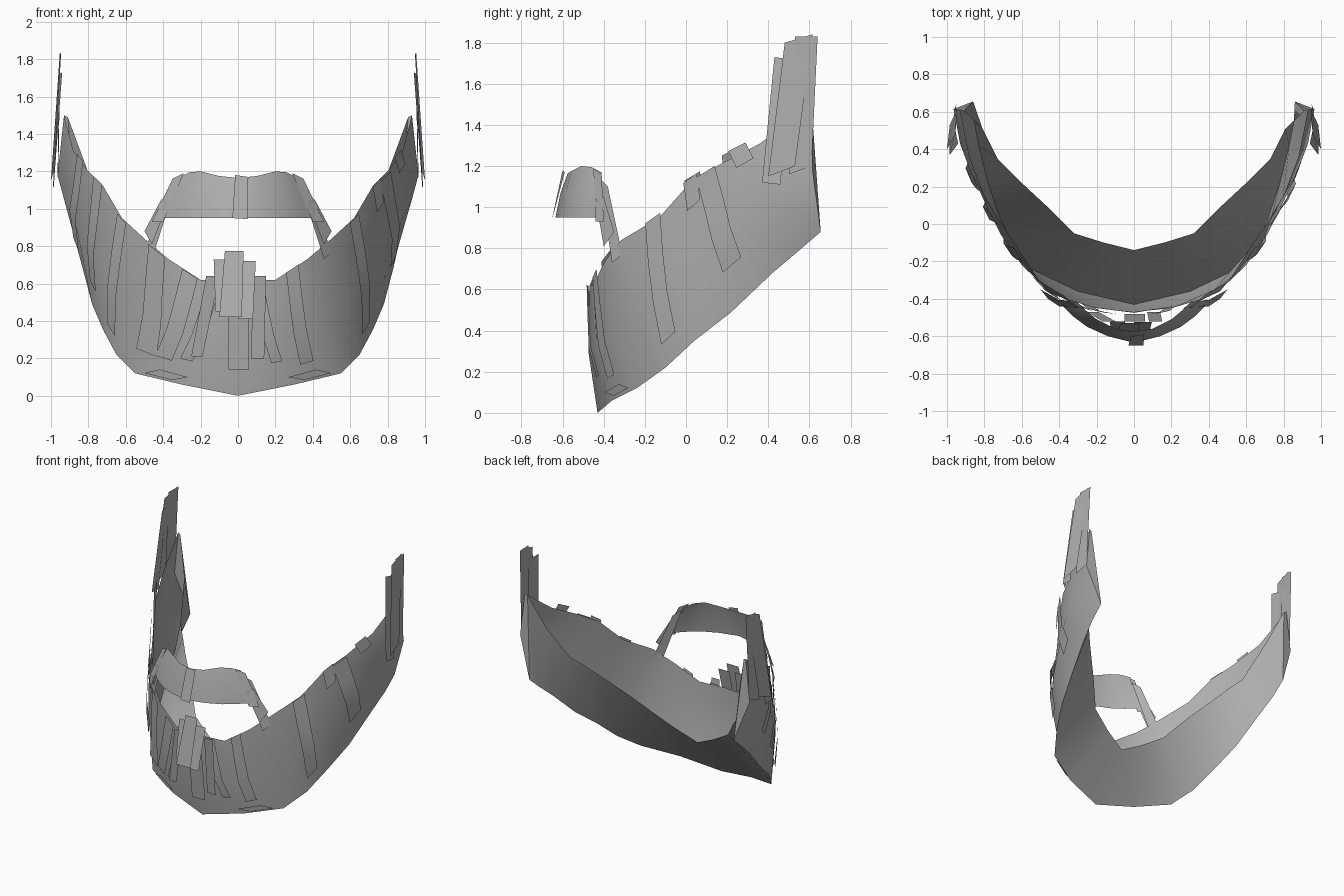
import bpy, bmesh, math
from mathutils import Vector

if "Cube" in bpy.data.objects:
    bpy.data.objects.remove(bpy.data.objects["Cube"])

grey = bpy.data.materials.new("hair_grey")
grey.diffuse_color = (0.43, 0.43, 0.43, 1)
grey.use_nodes = True
grey.node_tree.nodes["Principled BSDF"].inputs["Base Color"].default_value = grey.diffuse_color


def make(name, verts, faces, angle=35):
    mesh = bpy.data.meshes.new(name)
    mesh.from_pydata([tuple(v) for v in verts], [], faces)
    bm = bmesh.new()
    bm.from_mesh(mesh)
    bmesh.ops.remove_doubles(bm, verts=bm.verts, dist=0.0005)
    bmesh.ops.recalc_face_normals(bm, faces=bm.faces)
    bm.to_mesh(mesh)
    bm.free()
    mesh.materials.append(grey)
    ob = bpy.data.objects.new(name, mesh)
    bpy.context.collection.objects.link(ob)
    bpy.ops.object.select_all(action='DESELECT')
    ob.select_set(True)
    bpy.context.view_layer.objects.active = ob
    bpy.ops.object.shade_smooth_by_angle(angle=math.radians(angle))
    return ob


def grid(rows):
    """Faces of a lattice of equally long rows."""
    n = len(rows[0])
    verts = [p for r in rows for p in r]
    faces = [(i*n+j, i*n+j+1, (i+1)*n+j+1, (i+1)*n+j)
             for i in range(len(rows)-1) for j in range(n-1)]
    return verts, faces


def mirrored(half):
    """Full row from a half row that starts on the centre line."""
    return [(-x, y, z) for x, y, z in half[:0:-1]] + list(half)


# Beard body: open shell with a jaw flange, four rails from the chin centre to the ear
top = [(0, -.47, .62), (.2, -.45, .62), (.37, -.40, .73), (.5, -.315, .84), (.62, -.13, .95),
       (.72, .02, 1.12), (.8, .15, 1.2), (.88, .36, 1.31), (.93, .61, 1.5)]
mid = [(0, -.475, .3), (.24, -.435, .33), (.43, -.35, .42), (.6, -.22, .53), (.71, -.06, .66),
       (.79, .1, .8), (.87, .27, .93), (.93, .43, 1.05), (.965, .615, 1.18)]
low = [(0, -.43, 0), (.3, -.36, .06), (.55, -.24, .12), (.65, -.1, .22), (.72, .04, .35),
       (.78, .22, .49), (.83, .42, .68), (.855, .55, .79), (.86, .655, .88)]
inner = [(0, -.14, .33), (.16, -.1, .41), (.32, -.05, .51), (.45, .08, .67), (.59, .21, .82),
         (.66, .28, .9), (.73, .35, .97), (.81, .51, 1.22), (.91, .605, 1.49)]
rows = [mirrored(r) for r in (top, mid, low, inner)]
verts, faces = grid(rows)
n = len(rows[0])
faces += [(0, n, 2*n, 3*n), (n-1, 2*n-1, 3*n-1, 4*n-1)]
make("beard_body", verts, faces)


# Point on the outer beard surface: u along the jaw, v from rim (0) to jaw edge (2)
def on_beard(u, v, side):
    def along(rail):
        i = min(int(u), len(rail)-2)
        return Vector(rail[i]).lerp(Vector(rail[i+1]), u-i)
    a, b, c = along(top), along(mid), along(low)
    p = a.lerp(b, v) if v < 1 else b.lerp(c, v-1)
    return Vector((p.x*side, p.y, p.z))


def lock(name, side, u0, v0, u1, v1, width, lift=.02):
    """Flat strip of hair lying on the beard."""
    rows = []
    for k in range(4):
        t = k/3
        u, v = u0+(u1-u0)*t, v0+(v1-v0)*t
        p = on_beard(u, v, side)
        along = (on_beard(u+.2, v, side)-on_beard(max(u-.2, 0), v, side)).normalized()
        down = (on_beard(u, v+.1, side)-on_beard(u, v-.1, side)).normalized()
        out = along.cross(down).normalized()
        if out.dot(Vector((p.x, p.y-.6, 0))) < 0:
            out = -out
        p = p+out*lift
        rows.append([p-along*width/2, p+along*width/2])
    make(name, *grid(rows))


# Overlapping hair locks around the jaw
locks = {1: [(.5, .0, .75, 1.5, .06), (1.5, -.02, 1.35, 1.65, .08), (3.9, -.02, 3.4, 1.7, .1),
             (5.65, .0, 5.4, 1.45, .12), (5.1, -.04, 5.0, .35, .09), (6.55, -.12, 6.6, .2, .1)],
         -1: [(.6, .0, 1.0, 1.5, .07), (1.3, .0, 1.5, 1.6, .1), (2.4, .0, 1.9, 1.6, .13),
              (3.9, -.02, 3.3, 1.7, .1), (5.2, -.05, 4.6, 1.5, .1), (6.4, -.1, 5.9, 1.4, .1)]}
for side, tag in ((1, "right"), (-1, "left")):
    for k, s in enumerate(locks[side]):
        lock(f"hair_lock_{tag}_{k+1}", side, *s)
    # Small stray tuft under the chin
    lock(f"chin_tuft_{tag}", side, 1.2, 1.82, 1.5, 1.95, .17, .012)

# Sideburns: overlapping upright plates
burns = [[(1.0, .40, 1.15), (.985, .53, 1.2), (.945, .615, 1.84), (.955, .48, 1.8)],
         [(.985, .37, 1.12), (.99, .46, 1.11), (.955, .50, 1.72), (.94, .43, 1.73)],
         [(.965, .50, 1.16), (.96, .61, 1.2), (.95, .64, 1.83), (.955, .53, 1.83)]]
for side, tag in ((1, "right"), (-1, "left")):
    for k, q in enumerate(burns):
        make(f"sideburn_{tag}_{k+1}", [(x*side, y, z) for x, y, z in q], [(0, 1, 2, 3)])

# Moustache: curved band across the upper lip
upper = [(0, -.575, 1.165), (.1, -.56, 1.175), (.2, -.51, 1.2), (.26, -.46, 1.195), (.31, -.41, 1.17)]
middle = [(0, -.61, 1.07), (.12, -.58, 1.08), (.23, -.53, 1.1), (.3, -.475, 1.1), (.35, -.43, 1.09)]
lower = [(0, -.635, .95), (.14, -.6, .95), (.25, -.55, .95), (.33, -.49, .95), (.4, -.42, .95)]
make("moustache", *grid([mirrored(r) for r in (upper, middle, lower)]), 60)
make("moustache_centre_lock", [(-.015, -.60, 1.18), (.055, -.59, 1.17), (.05, -.65, .945), (-.03, -.65, .95)],
     [(0, 1, 2, 3)])

# Moustache ends running down to the beard
ends = [[(.29, -.45, 1.19), (.35, -.41, 1.16), (.46, -.40, .93), (.40, -.44, .93)],
        [(.33, -.42, 1.14), (.38, -.38, 1.1), (.50, -.31, .77), (.46, -.36, .73)],
        [(.37, -.44, 1.04), (.41, -.40, 1.05), (.50, -.35, .88), (.46, -.40, .81)]]
for side, tag in ((1, "right"), (-1, "left")):
    for k, q in enumerate(ends):
        make(f"moustache_end_{tag}_{k+1}", [(x*side, y, z) for x, y, z in q], [(0, 1, 2, 3)])

# Lip patch and chin strips: plates given by top and bottom x range, y and z
plates = [(-.07, .03, -.53, .775, -.10, .02, -.60, .42),
          (-.13, -.05, -.52, .73, -.12, -.03, -.575, .45),
          (.0, .095, -.525, .72, .0, .08, -.59, .41),
          (-.05, .06, -.52, .5, -.05, .06, -.48, .14),
          (-.17, -.10, -.52, .64, -.25, -.19, -.47, .21),
          (.08, .15, -.52, .64, .07, .14, -.47, .2)]
for k, (a, b, y0, z0, c, d, y1, z1) in enumerate(plates):
    make(f"chin_strip_{k+1}", [(a, y0, z0), (b, y0, z0), (d, y1, z1), (c, y1, z1)], [(0, 1, 2, 3)])
